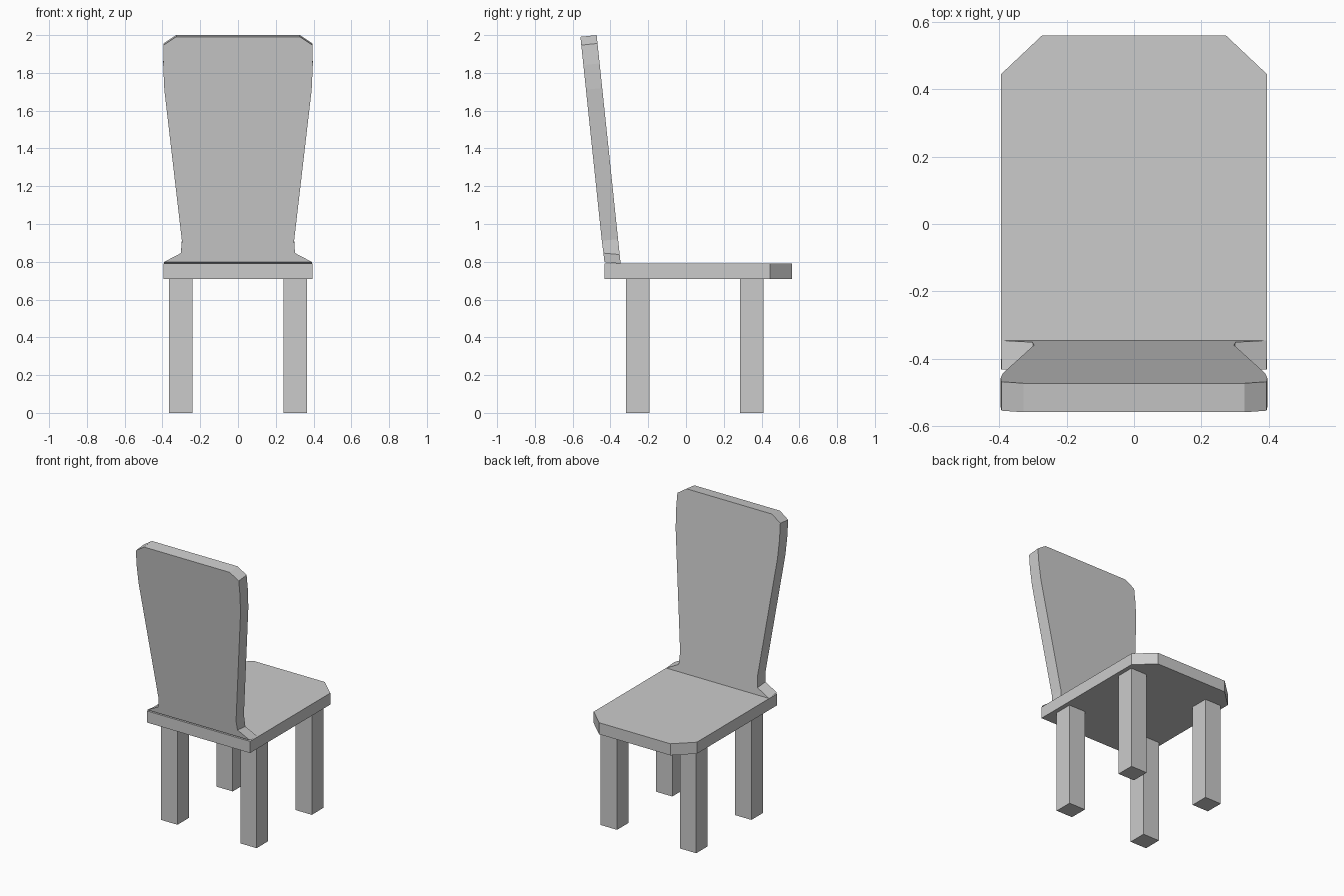
import bpy, bmesh
from mathutils import Vector

if "Cube" in bpy.data.objects:
    bpy.data.objects.remove(bpy.data.objects["Cube"])


def loft(name, ring_a, ring_b):
    """Closed solid between two matching outlines."""
    bm = bmesh.new()
    a = [bm.verts.new(p) for p in ring_a]
    b = [bm.verts.new(p) for p in ring_b]
    bm.faces.new(a)
    bm.faces.new(b[::-1])
    n = len(a)
    for i in range(n):
        bm.faces.new((a[i], b[i], b[(i + 1) % n], a[(i + 1) % n]))
    bmesh.ops.recalc_face_normals(bm, faces=bm.faces)
    mesh = bpy.data.meshes.new(name)
    bm.to_mesh(mesh)
    bm.free()
    obj = bpy.data.objects.new(name, mesh)
    bpy.context.collection.objects.link(obj)
    return obj


def mirrored(half):
    """Complete a right-hand half outline with its mirror image."""
    return half + [(-x, v) for x, v in reversed(half)]


SEAT_BOTTOM, SEAT_TOP = 0.71, 0.79

# Seat with two clipped corners
seat = mirrored([(0.395, -0.432), (0.395, 0.445), (0.273, 0.56)])
loft("seat",
     [(x, y, SEAT_BOTTOM) for x, y in seat],
     [(x, y, SEAT_TOP) for x, y in seat])

# Leaning backrest: flared foot, narrow waist, wide clipped top
back = mirrored([(0.393, 0.79), (0.302, 0.838), (0.297, 0.92),
                 (0.39, 1.72), (0.396, 1.85), (0.394, 1.956), (0.328, 2.0)])
front_ring = [Vector((x, -0.346 - 0.105 * (z - SEAT_TOP), z)) for x, z in back]
rear_ring = []
for p in front_ring:
    drop = 0.0 if p.z <= SEAT_TOP else (-0.008 if p.z < 0.9 else 0.009)
    rear_ring.append(p + Vector((0, -0.086, -drop)))
loft("backrest", front_ring, rear_ring)

# Four square legs
for row, y in (("front", -0.256), ("rear", 0.348)):
    for side, x in (("left", -0.303), ("right", 0.303)):
        h = 0.0625
        leg = [(x - h, y - h), (x + h, y - h), (x + h, y + h), (x - h, y + h)]
        loft(f"{row}_{side}_leg",
             [(u, v, 0) for u, v in leg],
             [(u, v, SEAT_BOTTOM) for u, v in leg])
